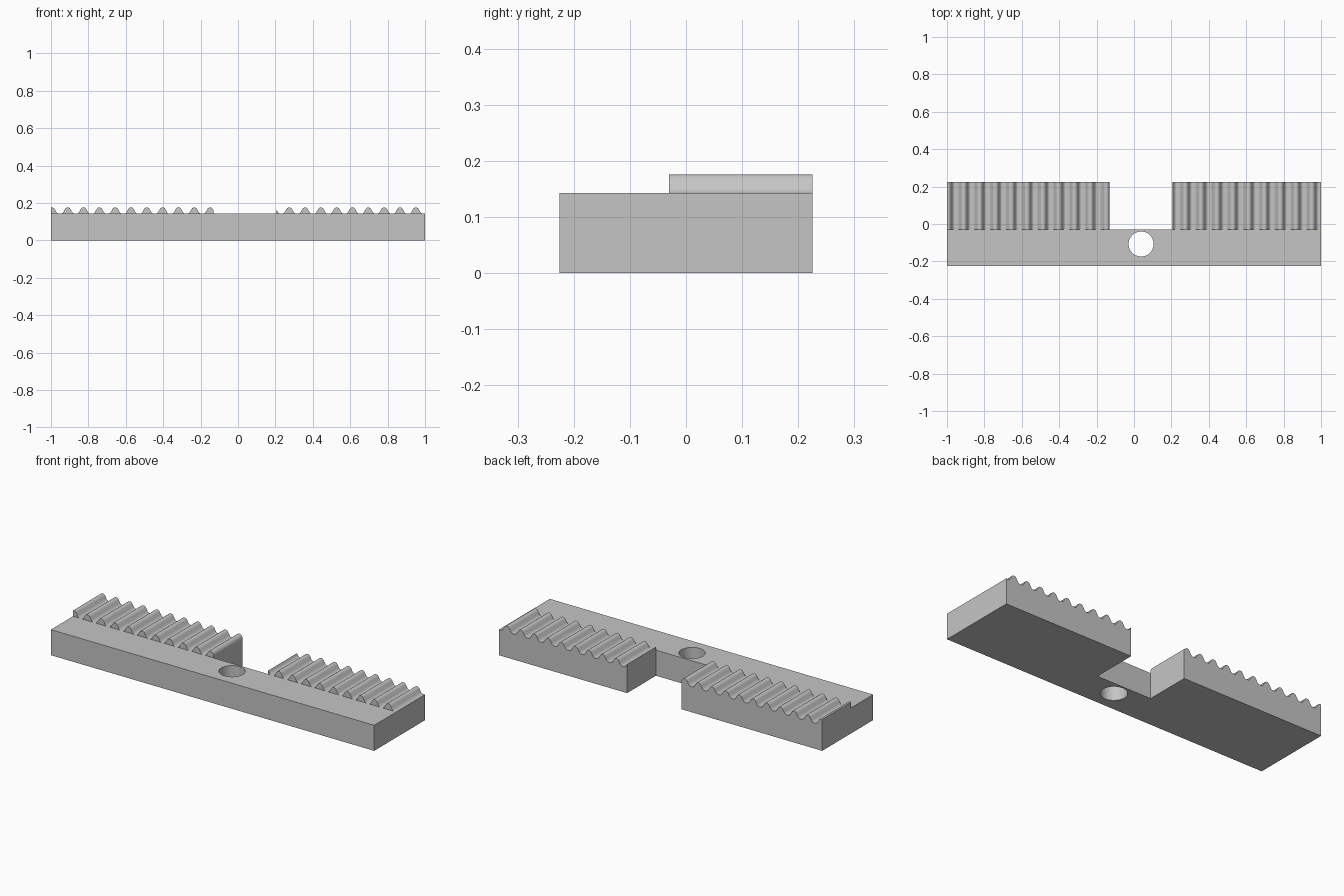
import bpy
import bmesh
from math import radians

if "Cube" in bpy.data.objects:
    bpy.data.objects.remove(bpy.data.objects["Cube"])

TOP = 0.143                     # height of the flat bar
BACK, STEP = 0.225, -0.03       # depth range of the toothed area
RACKS = {"right_rack": (-1.0, -0.13), "left_rack": (0.207, 1.0)}
PITCH, FIRST_PEAK = 0.0846, -0.995

# Half of one rounded tooth: distance from the peak, height above the bar
HALF = [(0, .033), (.006, .032), (.011, .029), (.015, .0235),
        (.0225, .010), (.0265, .0045), (.031, .001), (.034, 0)]
TOOTH = [(-d, h) for d, h in reversed(HALF[1:])] + HALF

grey = bpy.data.materials.new("light_grey")
grey.use_nodes = True
grey.diffuse_color = (0.56, 0.56, 0.56, 1)
grey.node_tree.nodes["Principled BSDF"].inputs["Base Color"].default_value = grey.diffuse_color


def make_object(name, bm):
    bmesh.ops.recalc_face_normals(bm, faces=bm.faces)
    mesh = bpy.data.meshes.new(name)
    bm.to_mesh(mesh)
    bm.free()
    mesh.materials.append(grey)
    obj = bpy.data.objects.new(name, mesh)
    bpy.context.collection.objects.link(obj)
    return obj


def add_prism(bm, points, offset):
    """Extrude a closed outline along the offset."""
    face = bm.faces.new([bm.verts.new(p) for p in points])
    new = bmesh.ops.extrude_face_region(bm, geom=[face])["geom"]
    verts = [v for v in new if isinstance(v, bmesh.types.BMVert)]
    bmesh.ops.translate(bm, verts=verts, vec=offset)


def smooth(obj):
    bpy.ops.object.select_all(action="DESELECT")
    obj.select_set(True)
    bpy.context.view_layer.objects.active = obj
    bpy.ops.object.shade_smooth_by_angle(angle=radians(35))


def clip(points, low, high):
    """Cut a profile to an x range, adding points on the cuts."""
    result = []
    for (x0, z0), (x1, z1) in zip(points, points[1:]):
        if x1 <= low or x0 >= high:
            continue
        for x in (max(x0, low), min(x1, high)):
            z = z0 + (z1 - z0) * (x - x0) / (x1 - x0)
            if not result or x - result[-1][0] > 1e-6:
                result.append((x, z))
    return result


# Bar with a rectangular notch in its back
gap_start, gap_end = RACKS["right_rack"][1], RACKS["left_rack"][0]
outline = [(-1, -BACK), (1, -BACK), (1, BACK), (gap_end, BACK),
           (gap_end, STEP), (gap_start, STEP), (gap_start, BACK), (-1, BACK)]
bm = bmesh.new()
add_prism(bm, [(x, y, 0) for x, y in outline], (0, 0, TOP))
bar = make_object("notched_bar", bm)

# Round screw hole through the bar
bm = bmesh.new()
bmesh.ops.create_cone(bm, cap_ends=True, segments=48, radius1=0.067,
                      radius2=0.067, depth=0.5)
cutter = make_object("hole_cutter", bm)
cutter.location = (0.038, -0.107, 0.07)
cutter.hide_render = True
hole = bar.modifiers.new("hole", "BOOLEAN")
hole.operation = "DIFFERENCE"
hole.solver = "EXACT"
hole.object = cutter
bpy.context.view_layer.objects.active = bar
bar.select_set(True)
bpy.ops.object.modifier_apply(modifier=hole.name)
bpy.data.objects.remove(cutter)
smooth(bar)

# Two rows of teeth sharing one pitch, cut off at the ends of their blocks
for name, (low, high) in RACKS.items():
    bm = bmesh.new()
    for i in range(25):
        peak = FIRST_PEAK + i * PITCH
        row = clip([(peak + d, h) for d, h in TOOTH], low, high)
        if len(row) < 2:
            continue
        # Close cut ends down to the top of the bar
        if row[0][1] > 0:
            row.insert(0, (row[0][0], 0))
        if row[-1][1] > 0:
            row.append((row[-1][0], 0))
        add_prism(bm, [(x, STEP, TOP + z) for x, z in row], (0, BACK - STEP, 0))
    smooth(make_object(name + "_teeth", bm))
